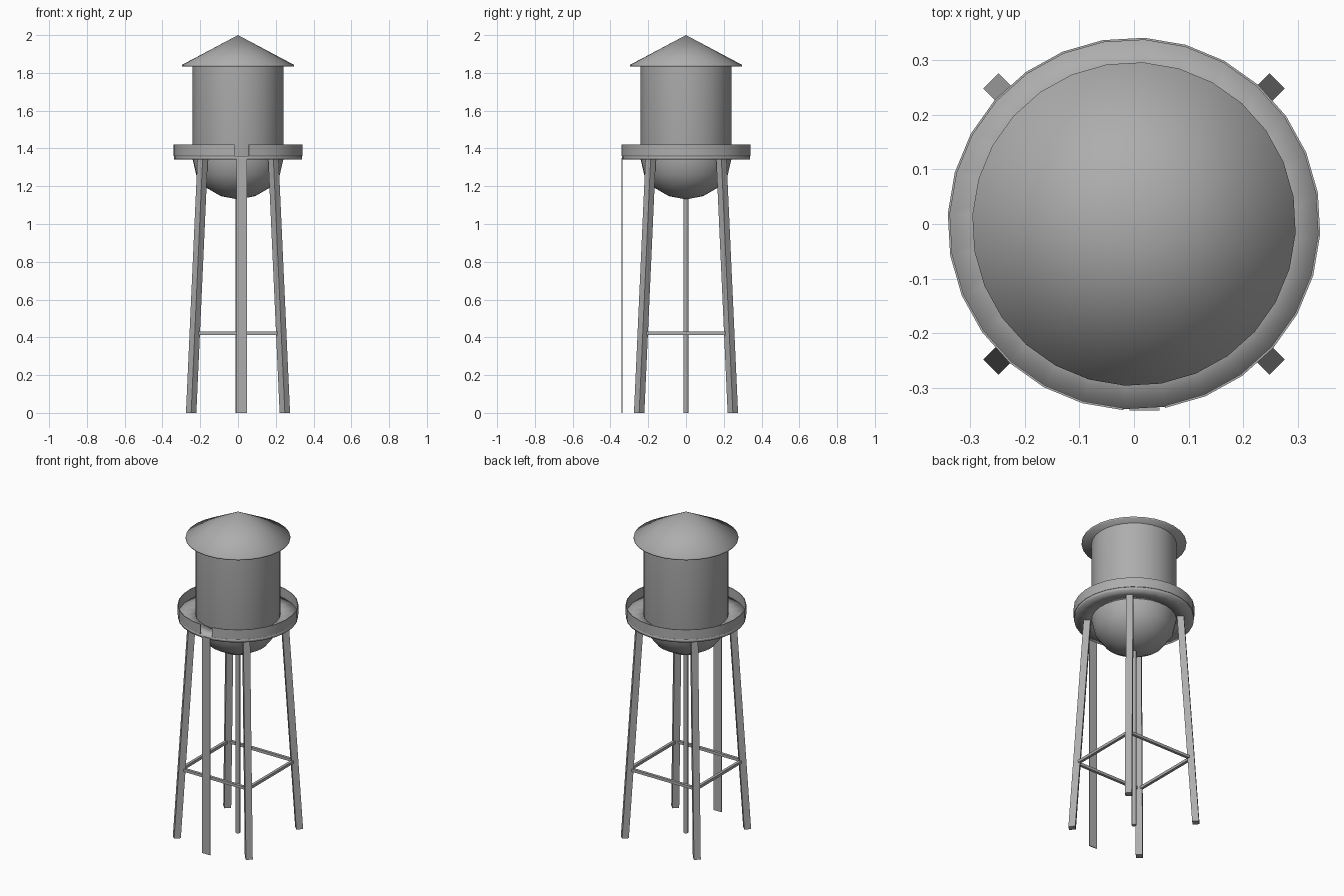
import bpy, bmesh, math
from mathutils import Vector

if "Cube" in bpy.data.objects:
    bpy.data.objects.remove(bpy.data.objects["Cube"])

SIDES = 28
STEP = 2 * math.pi / SIDES
TURN = -math.pi / 2 - STEP / 4      # one facet sits (slightly right) at the front

# Dark grey paint for every part
paint = bpy.data.materials.new("dark_grey_paint")
paint.diffuse_color = (.42, .42, .42, 1)
paint.use_nodes = True
paint.node_tree.nodes["Principled BSDF"].inputs["Base Color"].default_value = paint.diffuse_color


def finish(name, bm, angle=0):
    bmesh.ops.remove_doubles(bm, verts=bm.verts, dist=1e-5)
    bmesh.ops.recalc_face_normals(bm, faces=bm.faces)
    me = bpy.data.meshes.new(name)
    bm.to_mesh(me)
    bm.free()
    me.materials.append(paint)
    ob = bpy.data.objects.new(name, me)
    bpy.context.collection.objects.link(ob)
    if angle:
        bpy.ops.object.select_all(action='DESELECT')
        ob.select_set(True)
        bpy.context.view_layer.objects.active = ob
        bpy.ops.object.shade_smooth_by_angle(angle=math.radians(angle))
    return ob


def lathe(name, profile, closed=False, gap=False, angle=35):
    """Spin an (r, z) profile around z; gap leaves out the first facet."""
    bm = bmesh.new()
    rings = [[bm.verts.new((r * math.cos(TURN + i * STEP), r * math.sin(TURN + i * STEP), z))
              for r, z in profile] for i in range(SIDES)]
    n = len(profile)
    for i in range(1 if gap else 0, SIDES):
        a, b = rings[i], rings[(i + 1) % SIDES]
        for j in range(n if closed else n - 1):
            k = (j + 1) % n
            loop = [a[j], b[j], b[k], a[k]]
            if profile[j][0] == 0:
                loop = [a[j], b[k], a[k]]
            elif profile[k][0] == 0:
                loop = [a[j], b[j], a[k]]
            bm.faces.new(loop)
    if gap:
        bm.faces.new(rings[1])
        bm.faces.new(rings[0])
    return finish(name, bm, angle)


def beam(name, p, q, w, d, side):
    """Box from p to q, ends cut level for legs, width w along side."""
    p, q, side = Vector(p), Vector(q), Vector(side).normalized()
    axis = (q - p).normalized()
    other = Vector((0, 0, 1)).cross(side) if abs(axis.z) > .5 else axis.cross(side)
    bm = bmesh.new()
    ends = [[bm.verts.new(c + side * sx * w / 2 + other * sy * d / 2)
             for sx, sy in ((-1, -1), (1, -1), (1, 1), (-1, 1))] for c in (p, q)]
    bm.faces.new(ends[0])
    bm.faces.new(ends[1])
    for j in range(4):
        k = (j + 1) % 4
        bm.faces.new((ends[0][j], ends[0][k], ends[1][k], ends[1][j]))
    return finish(name, bm)


# Conical roof with a thin, softly shaded eave
lathe("roof", [(0, 2.0), (.296, 1.843), (.296, 1.834), (0, 1.834)], angle=180)

# Tank wall and rounded bowl underneath
bowl = [(.24 * math.cos(a), 1.34 - .208 * math.sin(a))
        for a in (math.radians(22.5 * i) for i in range(4))]
lathe("tank", [(0, 1.836), (.24, 1.836)] + bowl + [(0, 1.13)], angle=60)

# Softly shaded walkway floor and guard wall with an opening at the ladder
lathe("walkway", [(.23, 1.361), (.339, 1.361), (.339, 1.341), (.23, 1.341)], closed=True, angle=180)
lathe("guard_wall", [(.341, 1.36), (.341, 1.421), (.337, 1.421), (.337, 1.36)], closed=True, gap=True)

# Four splayed legs and the level braces between them
FOOT, TOP, BRACE_Z = .248, .187, .422
mid = FOOT + (TOP - FOOT) * BRACE_Z / 1.35
corners = [(1, 1), (-1, 1), (-1, -1), (1, -1)]
for i, (x, y) in enumerate(corners):
    beam(f"leg_{i + 1}", (x * FOOT, y * FOOT, 0), (x * TOP, y * TOP, 1.35), .039, .039, (x, y, 0))
    u, v = corners[(i + 1) % 4]
    beam(f"brace_{i + 1}", (x * mid, y * mid, BRACE_Z), (u * mid, v * mid, BRACE_Z), .017, .017, (0, 0, 1))

# Central water pipe
bm = bmesh.new()
bmesh.ops.create_cone(bm, cap_ends=True, segments=8, radius1=.0135, radius2=.0135, depth=1.15)
bmesh.ops.translate(bm, verts=bm.verts, vec=(0, 0, .575))
finish("water_pipe", bm, angle=50)

# Flat ladder strip below the opening
a = TURN + STEP / 2
lx, ly = .339 * math.cos(a), .339 * math.sin(a)
beam("ladder", (lx, ly, 0), (lx, ly, 1.35), .055, .005, (1, 0, 0))
